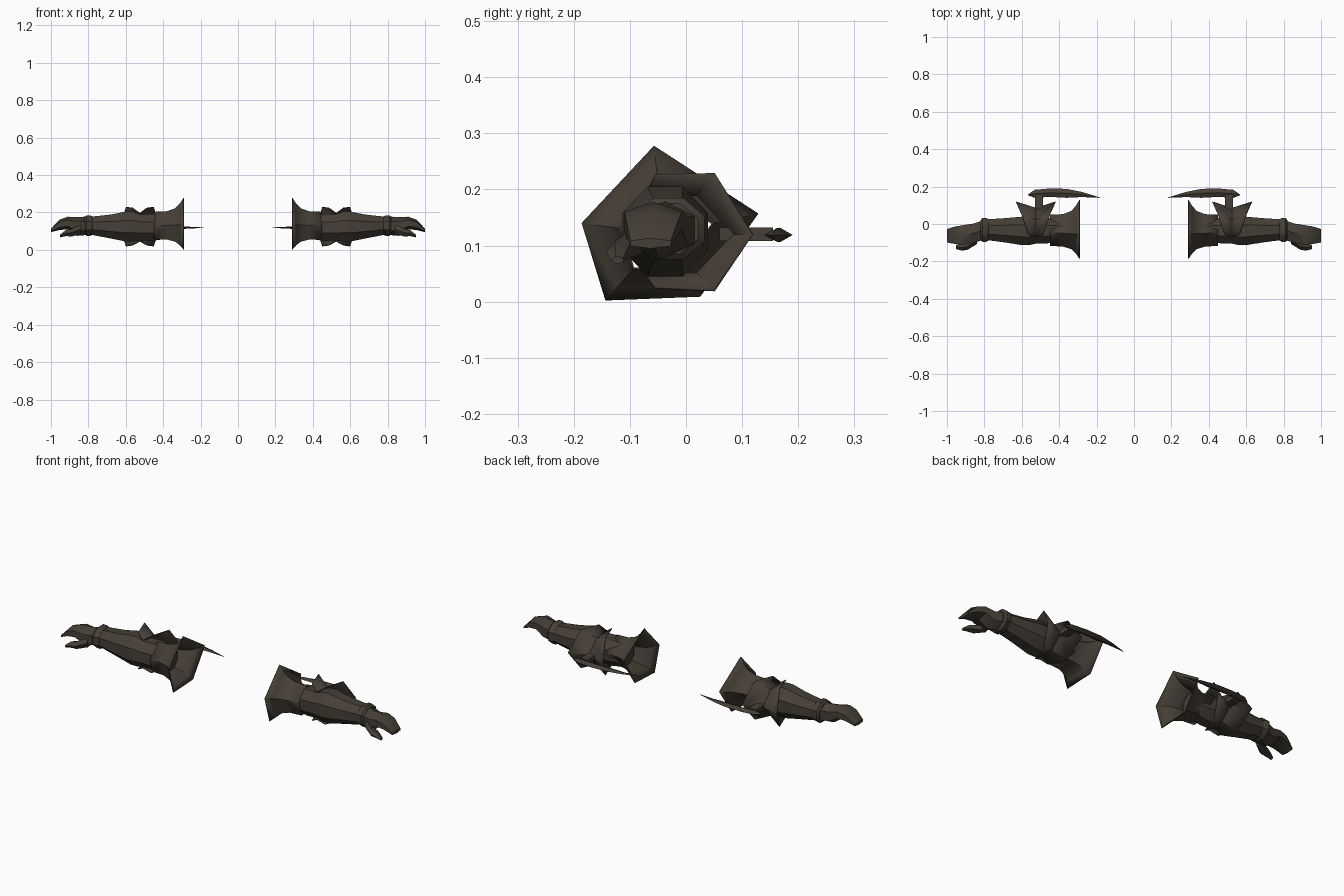
import bpy, bmesh, math

cube = bpy.data.objects.get("Cube")
if cube:
    bpy.data.objects.remove(cube, do_unlink=True)

leather = bpy.data.materials.new("dark brown leather")
leather.use_nodes = True
colour = (0.060, 0.049, 0.037, 1)
leather.diffuse_color = colour
leather.node_tree.nodes["Principled BSDF"].inputs["Base Color"].default_value = colour


def make(name, rows, closed=True, caps=False, thickness=0, angle=35):
    """Skin a list of point rows into one surface."""
    bm = bmesh.new()
    grid = [[bm.verts.new(p) for p in row] for row in rows]
    n = len(rows[0])
    for a, b in zip(grid, grid[1:]):
        for i in range(n if closed else n - 1):
            j = (i + 1) % n
            bm.faces.new((a[i], a[j], b[j], b[i]))
    if caps:
        bm.faces.new(grid[0])
        bm.faces.new(grid[-1])
    bmesh.ops.recalc_face_normals(bm, faces=bm.faces)
    mesh = bpy.data.meshes.new(name)
    bm.to_mesh(mesh)
    bm.free()
    mesh.materials.append(leather)
    obj = bpy.data.objects.new(name, mesh)
    bpy.context.collection.objects.link(obj)
    if thickness:
        solid = obj.modifiers.new("thickness", "SOLIDIFY")
        solid.thickness = thickness
        solid.offset = 0
    bpy.ops.object.select_all(action="DESELECT")
    obj.select_set(True)
    bpy.context.view_layer.objects.active = obj
    bpy.ops.object.shade_smooth_by_angle(angle=math.radians(angle))


def tube(name, side, sections, sides=8, angle=35):
    """Loft ovals given as x, y, z, half width, half height."""
    rows = []
    for x, y, z, ry, rz in sections:
        turns = [2 * math.pi * (i + 0.5) / sides for i in range(sides)]
        k = 1 / math.cos(math.pi / sides)
        rows.append([(side * x, y + k * ry * math.cos(t), z + k * rz * math.sin(t))
                     for t in turns])
    make(name, rows, caps=True, angle=angle)


def build_arm(side, label):
    # Sleeve from above the elbow to the wrist
    tube(label + "_sleeve", side, [
        (0.38, -0.035, 0.12, 0.058, 0.060), (0.46, -0.035, 0.12, 0.068, 0.072),
        (0.52, -0.036, 0.12, 0.068, 0.070), (0.56, -0.037, 0.125, 0.076, 0.080),
        (0.60, -0.037, 0.125, 0.076, 0.080), (0.68, -0.034, 0.125, 0.066, 0.064),
        (0.80, -0.030, 0.13, 0.054, 0.046)])

    # Wrist cuff
    tube(label + "_wrist_cuff", side, [
        (0.775, -0.031, 0.13, 0.054, 0.046), (0.79, -0.031, 0.13, 0.064, 0.055),
        (0.81, -0.031, 0.13, 0.064, 0.055), (0.82, -0.033, 0.13, 0.054, 0.045)])

    # Mitten hand with curled fingers, and thumb
    tube(label + "_hand", side, [
        (0.81, -0.034, 0.129, 0.052, 0.043), (0.86, -0.050, 0.125, 0.052, 0.043),
        (0.91, -0.058, 0.144, 0.052, 0.029), (0.955, -0.060, 0.134, 0.047, 0.024),
        (1.0, -0.063, 0.104, 0.036, 0.008)], sides=6)
    tube(label + "_thumb", side, [
        (0.84, -0.085, 0.110, 0.018, 0.022), (0.89, -0.112, 0.092, 0.021, 0.017),
        (0.92, -0.120, 0.090, 0.018, 0.014), (0.952, -0.122, 0.074, 0.010, 0.006)], sides=5)

    # Open five-sided flare around the upper arm
    rim = [(-0.145, 0.02), (-0.017, 0.157), (0.168, 0.037), (0.065, -0.11), (-0.103, -0.117)]
    flare = [(0.45, 0.52), (0.38, 0.54), (0.335, 0.64), (0.31, 0.80), (0.29, 1.0)]
    make(label + "_arm_flare",
         [[(side * x, -0.04 + s * y, 0.12 + s * z) for y, z in rim] for x, s in flare],
         thickness=0.004)

    # Elbow guard, spreading to a spike on both sides of its crease
    edge = [(-0.055, 0.225), (0.05, 0.228), (0.118, 0.12), (0.05, 0.02), (-0.055, 0.025)]
    crease = [(-0.07, 0.196), (0.02, 0.19), (0.085, 0.12), (0.02, 0.05), (-0.07, 0.046)]
    spread = [0.04, 0.075, 0.105, 0.075, 0.04]
    make(label + "_elbow_guard", [
        [(side * (0.525 + d), y, z) for d, (y, z) in zip(spread, edge)],
        [(side * 0.525, y, z) for y, z in crease],
        [(side * (0.525 - d), y, z) for d, (y, z) in zip(spread, edge)]],
        closed=False, thickness=0.004, angle=25)

    # Post holding the blade
    w, h = 0.022, 0.012
    make(label + "_blade_post", [
        [(side * (0.508 + a * w), y, 0.12 + b * h)
         for a, b in ((-1, -1), (1, -1), (1, 1), (-1, 1))] for y in (0.06, 0.155)], caps=True)

    # Curved blade with a diamond section: x, inner edge, outer edge, half thickness
    stations = [(0.568, 0.153, 0.157, 0.002), (0.53, 0.140, 0.183, 0.012),
                (0.45, 0.145, 0.190, 0.013), (0.36, 0.140, 0.188, 0.010),
                (0.28, 0.144, 0.172, 0.006), (0.185, 0.140, 0.143, 0.001)]
    make(label + "_blade", [
        [(side * x, a, 0.119), (side * x, (a + b) / 2, 0.119 + t),
         (side * x, b, 0.119), (side * x, (a + b) / 2, 0.119 - t)]
        for x, a, b, t in stations], caps=True, angle=20)


build_arm(1, "left")
build_arm(-1, "right")
